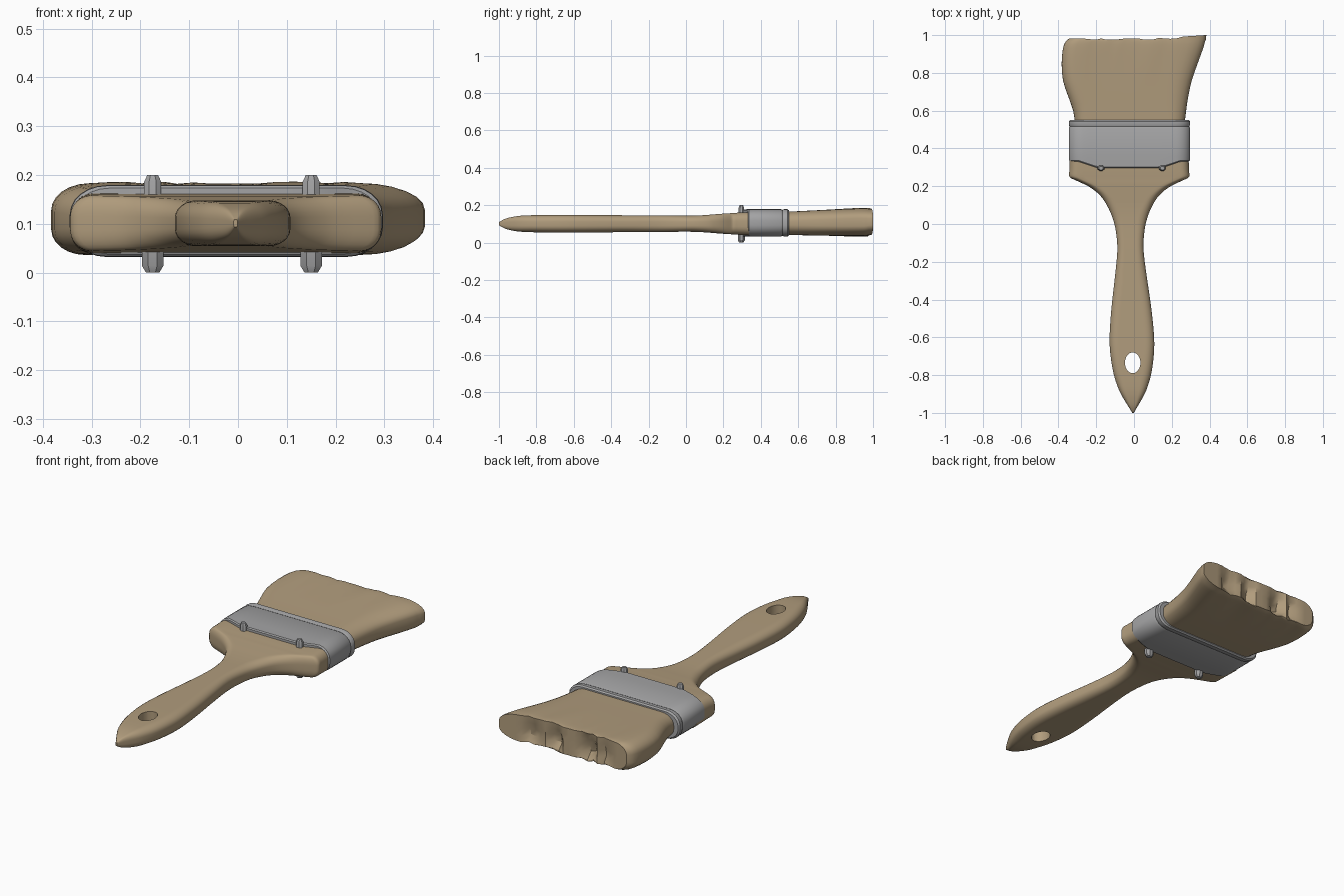
import bpy, bmesh, math, random
from mathutils import Vector

if "Cube" in bpy.data.objects:
    bpy.data.objects.remove(bpy.data.objects["Cube"])

random.seed(4)


def material(name, rgb):
    m = bpy.data.materials.new(name)
    m.diffuse_color = (*rgb, 1)
    m.use_nodes = True
    m.node_tree.nodes["Principled BSDF"].inputs["Base Color"].default_value = m.diffuse_color
    return m


TAN = material("tan wood and bristle", (0.44, 0.335, 0.205))
GREY = material("grey metal", (0.37, 0.37, 0.375))


def finish(bm, name, mat, angle=40):
    bmesh.ops.recalc_face_normals(bm, faces=bm.faces)
    me = bpy.data.meshes.new(name)
    bm.to_mesh(me)
    bm.free()
    ob = bpy.data.objects.new(name, me)
    bpy.context.collection.objects.link(ob)
    me.materials.append(mat)
    bpy.ops.object.select_all(action='DESELECT')
    ob.select_set(True)
    bpy.context.view_layer.objects.active = ob
    bpy.ops.object.shade_smooth_by_angle(angle=math.radians(angle))
    return ob


def section(bm, y, xl, xr, zl, zh, rl, rr, rz, corner=6, mid=16):
    """Rounded rectangle across y, as columns of (top, bottom) vertices."""
    cols = []
    for i in range(corner):
        a = math.pi / 2 * i / corner
        cols.append((xl + rl * (1 - math.cos(a)), math.sin(a)))
    for i in range(mid + 1):
        cols.append((xl + rl + (xr - rr - xl - rl) * i / mid, 1))
    for i in range(corner - 1, -1, -1):
        a = math.pi / 2 * i / corner
        cols.append((xr - rr * (1 - math.cos(a)), math.sin(a)))
    top = [bm.verts.new((x, y, zh - rz * (1 - s))) for x, s in cols]
    bot = [bm.verts.new((x, y, zl + rz * (1 - s))) for x, s in cols]
    return top, bot


def strip(bm, a, b):
    for i in range(len(a) - 1):
        bm.faces.new((a[i], a[i + 1], b[i + 1], b[i]))


def loft(bm, rows, cap_end=True):
    secs = [section(bm, *r) for r in rows]
    for (t0, b0), (t1, b1) in zip(secs, secs[1:]):
        strip(bm, t0, t1)
        strip(bm, b0, b1)
        for e in (0, -1):
            bm.faces.new((t0[e], t1[e], b1[e], b0[e]))
    strip(bm, *secs[0])
    if cap_end:
        strip(bm, *secs[-1])
    return secs


def spline(pts, n=3):
    """Smooth curve through the listed points."""
    p = [Vector(q) for q in pts]
    out = []
    for i in range(len(p) - 1):
        a, b, c, d = p[max(i - 1, 0)], p[i], p[i + 1], p[min(i + 2, len(p) - 1)]
        for k in range(n):
            t = k / n
            out.append(0.5 * (2 * b + (c - a) * t + (2 * a - 5 * b + 4 * c - d) * t * t
                              + (3 * b - a - 3 * c + d) * t ** 3))
    return out + [p[-1]]


# Handle: y, half width, half thickness
profile = [(-1, .004, .008), (-.97, .022, .025), (-.93, .046, .036), (-.88, .072, .043),
           (-.8, .098, .046), (-.7, .114, .047), (-.6, .118, .047), (-.45, .106, .046),
           (-.3, .087, .045), (-.15, .07, .044), (-.05, .074, .043), (.03, .091, .043),
           (.1, .121, .046), (.15, .155, .05), (.19, .202, .053), (.215, .248, .055),
           (.235, .292, .056), (.25, .317, .057), (.28, .317, .059), (.33, .316, .061),
           (.4, .316, .062)]
bm = bmesh.new()
rows = []
for y, w, h in spline(profile):
    cx = -.005 - .016 * (y + 1)
    r = min(w * .5, .045)
    rows.append((y, cx - w, cx + w, .101 - h, .101 + h, r, r, h * .75))
loft(bm, rows)
handle = finish(bm, "handle", TAN)

# Hanging hole
bm = bmesh.new()
bmesh.ops.create_cone(bm, cap_ends=True, segments=32, radius1=1, radius2=1, depth=.4)
for v in bm.verts:
    v.co = (v.co.x * .041 - .007, v.co.y * .055 - .735, v.co.z + .1)
cutter = finish(bm, "hole_cutter", TAN)
cutter.hide_render = True
mod = handle.modifiers.new("hole", 'BOOLEAN')
mod.operation, mod.object, mod.solver = 'DIFFERENCE', cutter, 'EXACT'
bpy.context.view_layer.objects.active = handle
bpy.ops.object.modifier_apply(modifier="hole")
bpy.data.objects.remove(cutter)
handle.select_set(True)
bpy.ops.object.shade_smooth_by_angle(angle=math.radians(40))

# Metal ferrule with a shallow bead and a lower edge that rises at the sides
bm = bmesh.new()
rows = []
for y, d in [(.297, .006), (.303, .001), (.36, 0), (.505, 0), (.515, .004), (.525, 0),
             (.542, 0), (.55, .006)]:
    rows.append((y, -.345 + d, .297 - d, .032 + d, .179 - d, .075, .075, .06))
loft(bm, rows)
for v in bm.verts:
    if v.co.y < .31:
        v.co.y += .034 * min(1, max(0, (abs(v.co.x + .024) - .17) / .1))
finish(bm, "ferrule", GREY, 35)

# Rivets, through both faces
bm = bmesh.new()
for x in (-.175, .15):
    for s in (1, -1):
        rings = []
        r0 = .019 if s > 0 else .024
        for r, z in [(r0, .03), (r0, .086), (r0 * .62, .1)]:
            rings.append([bm.verts.new((x + r * math.cos(k * math.pi / 4 + .39),
                                        .296 + r * .85 * math.sin(k * math.pi / 4 + .39),
                                        .1 + s * z)) for k in range(8)])
        for a, b in zip(rings, rings[1:]):
            strip(bm, a + a[:1], b + b[:1])
        bm.faces.new(rings[-1])
        bm.faces.new(rings[0])
finish(bm, "rivets", GREY, 30)

# Bristles: y, left, right, bottom, top
shape = [(.53, -.312, .268, .042, .165), (.6, -.322, .276, .04, .168), (.68, -.35, .288, .038, .172),
         (.76, -.376, .306, .037, .176), (.85, -.383, .337, .036, .18), (.93, -.376, .366, .036, .183),
         (.965, -.362, .376, .037, .183), (.982, -.343, .383, .042, .181)]
bm = bmesh.new()
rows = [(y, l, r, zl, zh, .07, .07 + .12 * (y - .53), .052)
        for y, l, r, zl, zh in spline(shape, 2)]
secs = loft(bm, rows, cap_end=False)
n = len(secs[0][0])
gouge = [random.choice((0, .01, .03, .045)) if 6 < i < n - 7 else 0 for i in range(n)]
ridge = [random.uniform(-.004, .006) if 6 < i < n - 7 else 0 for i in range(n)]
for top, bot in secs:
    for i in range(n):
        f = max(0, (top[i].co.y - .75) / .23)
        top[i].co.z += ridge[i] * f * .6
        bot[i].co.z += ridge[i] * f * 1.3
# Worn, grooved brush tip
top, bot = secs[-1]
for i in range(n):
    lift = .018 * max(0, (top[i].co.x - .1) / .28)
    top[i].co.y += lift - gouge[i] * .25
    bot[i].co.y += lift - gouge[i] * .3
prev = top
for k in (1, 2, 3):
    row = []
    for i in range(n):
        co = top[i].co.lerp(bot[i].co, k / 4)
        co.y -= gouge[i] * (.2, .6, .7)[k - 1]
        row.append(bm.verts.new(co))
    strip(bm, prev, row)
    prev = row
strip(bm, prev, bot)
finish(bm, "bristles", TAN, 35)
